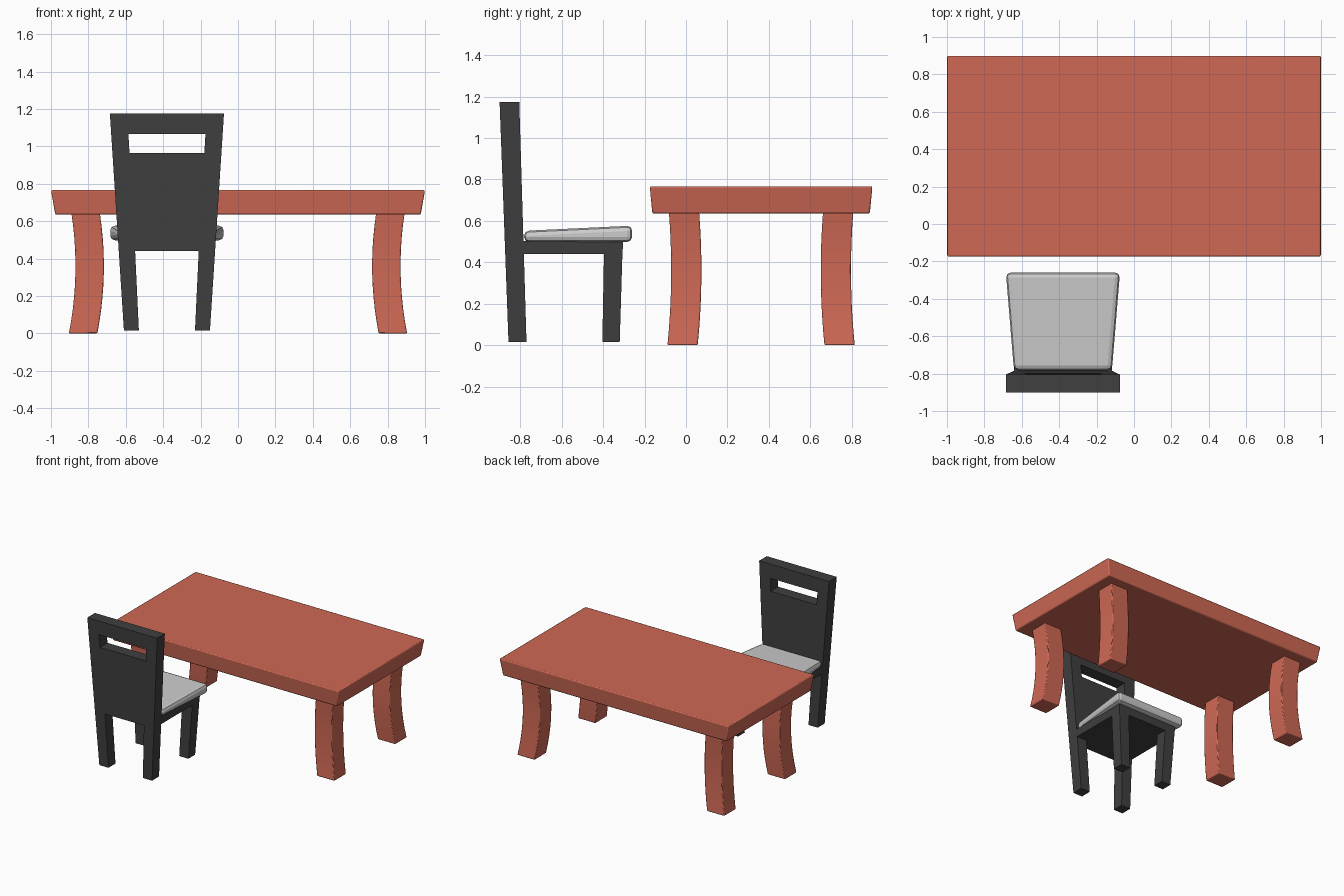
import bpy, bmesh, math

if "Cube" in bpy.data.objects:
    bpy.data.objects.remove(bpy.data.objects["Cube"])


def material(name, rgb):
    m = bpy.data.materials.new(name)
    m.diffuse_color = (*rgb, 1)
    m.use_nodes = True
    m.node_tree.nodes["Principled BSDF"].inputs["Base Color"].default_value = m.diffuse_color
    return m


RED = material("red_wood", (0.62, 0.14, 0.09))
BLACK = material("black_wood", (0.05, 0.05, 0.05))


def finish(name, bm, mat=None, bevel=0, segments=2, smooth=False):
    bmesh.ops.recalc_face_normals(bm, faces=bm.faces[:])
    me = bpy.data.meshes.new(name)
    bm.to_mesh(me)
    bm.free()
    ob = bpy.data.objects.new(name, me)
    bpy.context.collection.objects.link(ob)
    if mat:
        me.materials.append(mat)
    if bevel:
        mod = ob.modifiers.new("bevel", "BEVEL")
        mod.width, mod.segments, mod.limit_method = bevel, segments, "ANGLE"
        mod.angle_limit = math.radians(40)
    if smooth:
        bpy.ops.object.select_all(action="DESELECT")
        bpy.context.view_layer.objects.active = ob
        ob.select_set(True)
        bpy.ops.object.shade_smooth_by_angle(angle=math.radians(35))
    return ob


def loft(name, rings, **kw):
    """Skin a list of rings of equal point count and cap both ends."""
    bm = bmesh.new()
    rows = [[bm.verts.new(p) for p in r] for r in rings]
    n = len(rows[0])
    for a, b in zip(rows, rows[1:]):
        for i in range(n):
            j = (i + 1) % n
            bm.faces.new((a[i], a[j], b[j], b[i]))
    bm.faces.new(rows[0][::-1])
    bm.faces.new(rows[-1])
    return finish(name, bm, **kw)


def rect(x0, x1, y0, y1, z):
    return [(x0, y0, z), (x1, y0, z), (x1, y1, z), (x0, y1, z)]


# Table top, slightly narrower underneath
TY = 0.3625
loft("table_top", [rect(-0.977, 0.977, TY - 0.525, TY + 0.525, 0.635),
                   rect(-1, 1, TY - 0.5375, TY + 0.5375, 0.767)],
     mat=RED, bevel=0.008, smooth=True)

# Four bowed table legs
for sx, side in ((-1, "left"), (1, "right")):
    for sy, end in ((-1, "front"), (1, "back")):
        rings = []
        for i in range(11):
            z = 0.64 * i / 10
            bow = 1 - ((z - 0.36) / 0.36) ** 2
            x, y = 0.828 - 0.035 * bow, 0.379 - 0.018 * bow
            cx, cy = sx * x, TY + sy * y
            rings.append(rect(cx - 0.076, cx + 0.076, cy - 0.073, cy + 0.073, z))
        loft(f"table_leg_{end}_{side}", rings, mat=RED, bevel=0.006, smooth=True)

# Chair back with rear legs and handle slot: a grid of cells given thickness
CX = -0.38


def half_width(z):
    return 0.23 + 0.075 * (z - 0.015) / 1.16


def back_y(z, front):
    t = (z - 0.015) / 1.16
    return -0.77 - 0.035 * t if front else -0.857 - 0.043 * t


levels = [(0.015, 0.15), (0.44, 0.17), (0.965, 0.2), (1.065, 0.206), (1.175, 0.21)]
bm = bmesh.new()
grid = [[bm.verts.new((CX + x, back_y(z, False), z))
         for x in (-half_width(z), -inner, inner, half_width(z))]
        for z, inner in levels]
for r in range(4):
    for c in range(3):
        if c == 1 and r in (0, 2):
            continue
        bm.faces.new((grid[r][c], grid[r][c + 1], grid[r + 1][c + 1], grid[r + 1][c]))
ext = bmesh.ops.extrude_face_region(bm, geom=bm.faces[:])
for v in ext["geom"]:
    if isinstance(v, bmesh.types.BMVert):
        v.co.y = back_y(v.co.z, True)
finish("chair_back", bm, mat=BLACK)

# Seat frame
loft("seat_frame", [rect(CX - half_width(z), CX + half_width(z), -0.79, y, z)
                    for z, y in ((0.44, -0.307), (0.502, -0.303))], mat=BLACK)

# Front chair legs
for s, side in ((-1, "left"), (1, "right")):
    rings = []
    for z, inner, y0, y1 in ((0.015, 0.15, -0.404, -0.32), (0.44, 0.17, -0.396, -0.307)):
        a, b = sorted((CX + s * inner, CX + s * half_width(z)))
        rings.append(rect(a, b, y0, y1, z))
    loft(f"chair_front_leg_{side}", rings, mat=BLACK)

# Cushion: wider and thicker toward the front
loft("seat_cushion",
     [[(CX - w, y, z0), (CX + w, y, z0), (CX + w, y, z1), (CX - w, y, z1)]
      for y, w, z0, z1 in ((-0.782, 0.262, 0.498, 0.552), (-0.26, 0.305, 0.498, 0.577))],
     bevel=0.025, segments=2)
